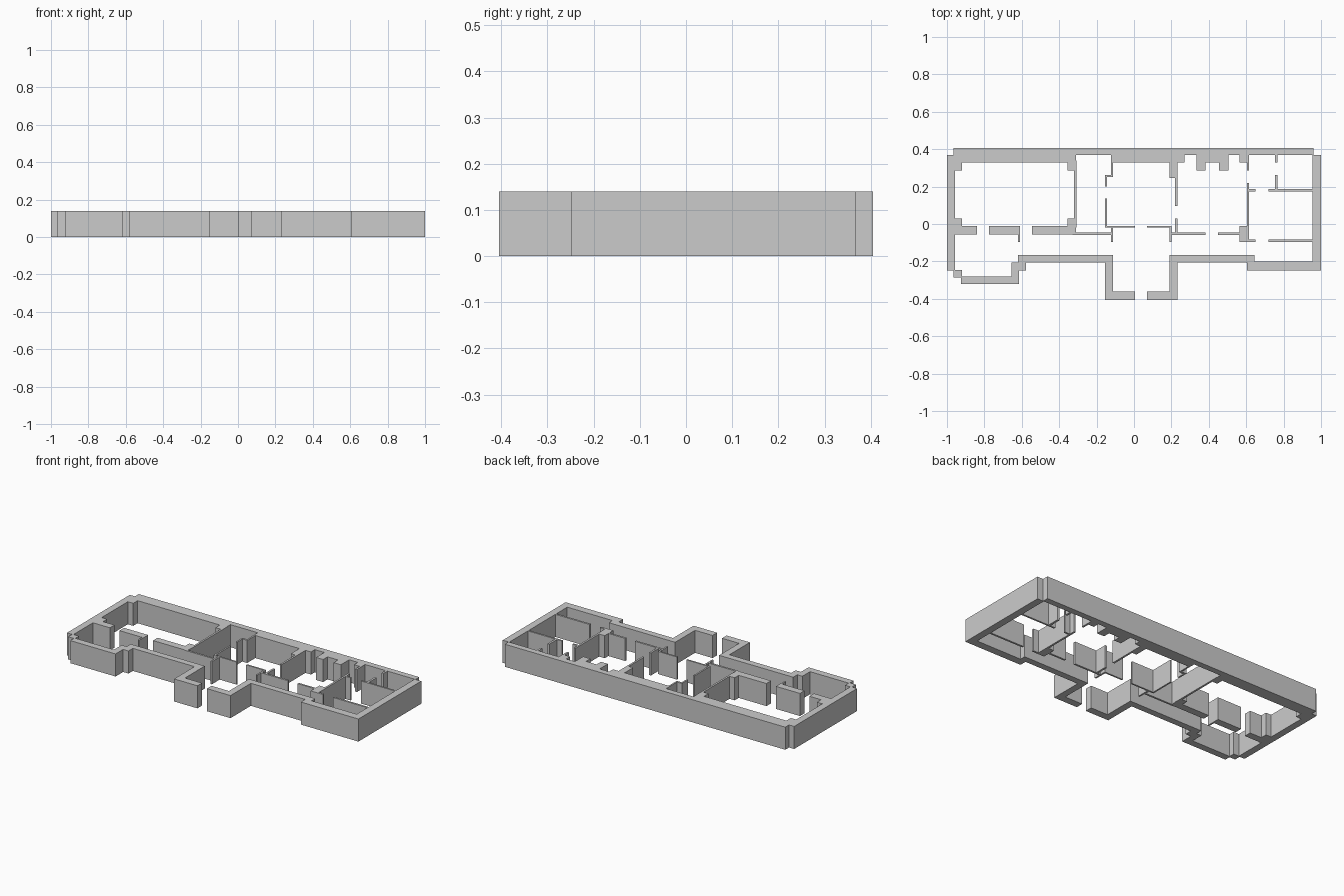
import bpy, bmesh

HEIGHT = 0.14
rects = []


def across(y0, y1, *spans):
    """Wall pieces running in x that share one y band."""
    rects.extend((a, b, y0, y1) for a, b in spans)


def along(x0, x1, *spans):
    """Wall pieces running in y that share one x band."""
    rects.extend((x0, x1, a, b) for a, b in spans)


# Outer shell: back, left and right walls
across(0.368, 0.405, (-0.965, 0.96))
across(0.33, 0.368, (-1, -0.31), (-0.112, 0.27), (0.335, 0.505), (0.565, 0.615))
along(-1, -0.957, (-0.248, 0.368))
along(0.955, 1, (-0.248, 0.368))

# Front wall with stepped corner bay on the left
along(-0.965, -0.92, (-0.287, -0.245))
across(-0.322, -0.28, (-0.925, -0.615))
along(-0.655, -0.615, (-0.3, -0.205))
along(-0.62, -0.578, (-0.248, -0.165))
across(-0.205, -0.165, (-0.6, -0.112), (0.19, 0.645))
across(-0.248, -0.2, (0.605, 1))

# Entrance porch with door gap
along(-0.155, -0.112, (-0.405, -0.165))
along(0.19, 0.232, (-0.405, -0.165))
across(-0.405, -0.36, (-0.155, 0.005), (0.07, 0.232))

# Thick wall under the large room, with openings
across(-0.055, -0.01, (-1, -0.84), (-0.775, -0.61), (-0.545, -0.31))

# Piers in the corners of the large room
for x0, x1 in ((-0.965, -0.92), (-0.355, -0.31)):
    along(x0, x1, (0.287, 0.34), (-0.02, 0.03))

# Other piers and back wall projections
along(0.19, 0.232, (0.247, 0.34))
along(0.335, 0.383, (0.287, 0.34))
along(0.455, 0.505, (0.287, 0.34))
along(0.565, 0.612, (-0.095, -0.01))

# Thin partitions running front to back
along(-0.32, -0.308, (-0.02, 0.34))
along(-0.62, -0.61, (-0.097, -0.05))
along(-0.122, -0.112, (0.25, 0.37), (-0.097, -0.01))
along(-0.155, -0.145, (0.2, 0.262), (-0.02, 0.137))
along(0.19, 0.2, (-0.097, -0.01))
along(0.22, 0.232, (0.095, 0.26), (-0.058, 0.03))
along(0.603, 0.615, (0.287, 0.35), (-0.085, 0.22))
along(0.755, 0.768, (0.33, 0.38), (0.175, 0.262))

# Thin partitions running side to side
across(0.25, 0.262, (-0.155, -0.112))
across(-0.02, -0.01, (-0.155, 0.005), (0.07, 0.2))
across(-0.058, -0.046, (-0.33, -0.112), (0.19, 0.383), (0.45, 0.58))
across(0.175, 0.186, (0.605, 0.65), (0.72, 0.965))
across(-0.095, -0.083, (0.605, 0.65), (0.72, 0.965))

# Merge every footprint into one clean plan, then raise it
xs = sorted({v for r in rects for v in r[:2]})
ys = sorted({v for r in rects for v in r[2:]})
bm = bmesh.new()
grid = {}


def corner(i, j):
    if (i, j) not in grid:
        grid[i, j] = bm.verts.new((xs[i], ys[j], 0))
    return grid[i, j]


for i in range(len(xs) - 1):
    for j in range(len(ys) - 1):
        cx, cy = (xs[i] + xs[i + 1]) / 2, (ys[j] + ys[j + 1]) / 2
        if any(a < cx < b and c < cy < d for a, b, c, d in rects):
            bm.faces.new((corner(i, j), corner(i + 1, j),
                          corner(i + 1, j + 1), corner(i, j + 1)))

plan = bm.faces[:]
top = bmesh.ops.extrude_face_region(bm, geom=plan, use_keep_orig=True)["geom"]
bmesh.ops.translate(bm, vec=(0, 0, HEIGHT),
                    verts=[g for g in top if isinstance(g, bmesh.types.BMVert)])
bmesh.ops.recalc_face_normals(bm, faces=bm.faces[:])
bmesh.ops.dissolve_limit(bm, angle_limit=0.01, verts=bm.verts[:], edges=bm.edges[:])

mesh = bpy.data.meshes.new("floor_plan_walls")
bm.to_mesh(mesh)
bm.free()
bpy.context.collection.objects.link(bpy.data.objects.new("floor_plan_walls", mesh))
